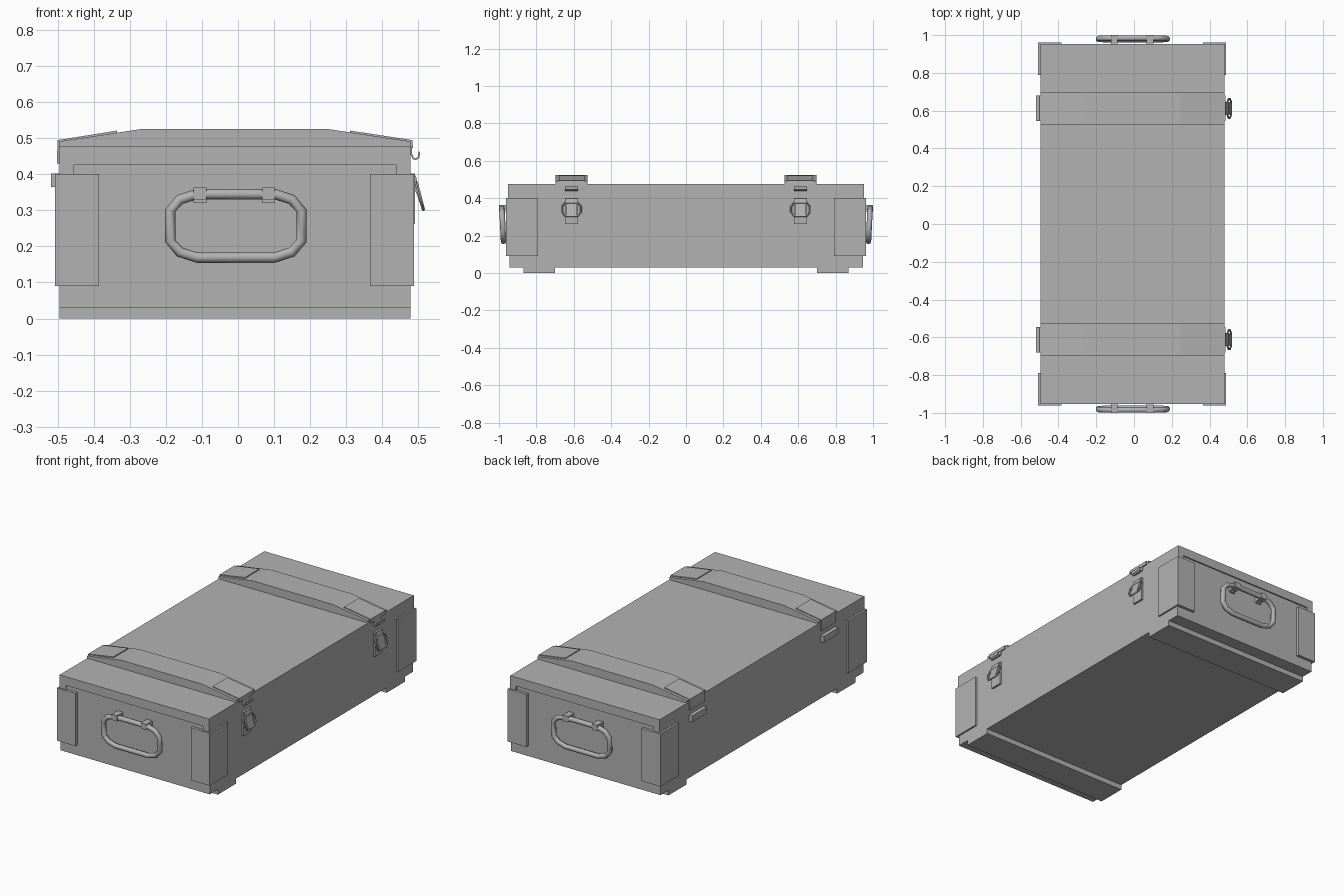
import bpy
import bmesh
import math
from mathutils import Vector

cube = bpy.data.objects.get("Cube")
if cube:
    bpy.data.objects.remove(cube, do_unlink=True)

GREY = (0.45, 0.45, 0.45, 1)
grey = bpy.data.materials.new("plain grey")
grey.use_nodes = True
grey.diffuse_color = GREY
grey.node_tree.nodes["Principled BSDF"].inputs["Base Color"].default_value = GREY


def finish(name, bm, smooth=False):
    bmesh.ops.recalc_face_normals(bm, faces=bm.faces)
    mesh = bpy.data.meshes.new(name)
    bm.to_mesh(mesh)
    bm.free()
    mesh.materials.append(grey)
    ob = bpy.data.objects.new(name, mesh)
    bpy.context.collection.objects.link(ob)
    if smooth:
        bpy.ops.object.select_all(action='DESELECT')
        ob.select_set(True)
        bpy.context.view_layer.objects.active = ob
        bpy.ops.object.shade_smooth_by_angle(angle=math.radians(50))
    return ob


def box(name, x, y, z):
    """Box from (low, high) ranges."""
    bm = bmesh.new()
    bmesh.ops.create_cube(bm, size=1)
    for v in bm.verts:
        v.co = [r[0] if c < 0 else r[1] for c, r in zip(v.co, (x, y, z))]
    return finish(name, bm)


def extrude_y(name, outline, y0, y1):
    """Closed x-z outline extruded along y."""
    bm = bmesh.new()
    face = bm.faces.new([bm.verts.new((x, y0, z)) for x, z in outline])
    out = bmesh.ops.extrude_face_region(bm, geom=[face])["geom"]
    moved = [v for v in out if isinstance(v, bmesh.types.BMVert)]
    bmesh.ops.translate(bm, verts=moved, vec=(0, y1 - y0, 0))
    return finish(name, bm)


def ribbon(name, path, thick, y0, y1):
    """Bent sheet metal: an x-z path thickened to its left."""
    pts = [Vector(p) for p in path]
    side = []
    for i, p in enumerate(pts):
        d = Vector((0, 0))
        if i > 0:
            d += (p - pts[i - 1]).normalized()
        if i < len(pts) - 1:
            d += (pts[i + 1] - p).normalized()
        d.normalize()
        side.append(p + Vector((-d.y, d.x)) * thick)
    return extrude_y(name, pts + side[::-1], y0, y1)


def tube_loop(name, points, radius, sides=8):
    """Closed round tube through the points."""
    bm = bmesh.new()
    n = len(points)
    normal = (points[2] - points[0]).cross(points[4] - points[0]).normalized()
    rings = []
    for i, p in enumerate(points):
        along = (points[(i + 1) % n] - points[i - 1]).normalized()
        out = along.cross(normal)
        rings.append([bm.verts.new(p + radius * (out * math.cos(a) + normal * math.sin(a)))
                      for a in (math.tau * k / sides for k in range(sides))])
    for i in range(n):
        a, b = rings[i], rings[(i + 1) % n]
        for k in range(sides):
            m = (k + 1) % sides
            bm.faces.new((a[k], a[m], b[m], b[k]))
    return finish(name, bm, smooth=True)


LEFT, RIGHT = -0.495, 0.478

# Crate body and lid
box("body", (LEFT, RIGHT), (-0.945, 0.945), (0.03, 0.43))
box("lid", (LEFT, RIGHT), (-0.953, 0.953), (0.425, 0.477))

for s, end in ((-1, "front"), (1, "back")):
    def span(a, b):
        return sorted((s * a, s * b))

    # Foot runner under the body
    box(end + "_foot", (LEFT, RIGHT), span(0.70, 0.87), (0, 0.03))

    # Lid corner lips and wrapped corner plates
    for lo, hi, outer, side in ((LEFT, -0.455, -0.507, "right"), (0.44, RIGHT, 0.488, "left")):
        inward = 1 if outer < 0 else -1
        box(f"{end}_{side}_lip", (lo, hi), span(0.94, 0.953), (0.395, 0.425))
        box(f"{end}_{side}_corner_end", sorted((outer, outer + inward * 0.122)),
            span(0.943, 0.962), (0.09, 0.40))
        box(f"{end}_{side}_corner_side", sorted((outer, outer + inward * 0.02)),
            span(0.79, 0.961), (0.09, 0.40))

    # Raised batten across the lid
    y0, y1 = span(0.527, 0.697)
    extrude_y(end + "_batten", [(LEFT, 0.47), (RIGHT, 0.47), (RIGHT, 0.491),
                                (0.25, 0.525), (-0.27, 0.525), (LEFT, 0.491)], y0, y1)
    mid = s * 0.612

    # Bent metal plates over the batten ends
    ribbon(end + "_hinge_strap", [(LEFT, 0.43), (LEFT, 0.490), (-0.335, 0.514)],
           0.007, mid - 0.068, mid + 0.068)
    ribbon(end + "_latch_plate", [(0.31, 0.514), (RIGHT, 0.490), (RIGHT, 0.472)],
           0.007, mid - 0.068, mid + 0.068)
    ribbon(end + "_catch_hook", [(RIGHT, 0.49), (RIGHT, 0.455), (0.484, 0.442), (0.494, 0.439),
                                 (0.503, 0.446), (0.505, 0.462)], 0.005, mid - 0.035, mid + 0.035)

    # Hinge strip on the right side
    box(end + "_hinge", (-0.518, -0.49), (mid - 0.068, mid + 0.068), (0.365, 0.402))

    # Latch: base plate, tilted lever and wire loop
    box(end + "_latch_base", (0.47, 0.490), (mid - 0.035, mid + 0.035), (0.262, 0.402))
    extrude_y(end + "_latch_lever", [(0.488, 0.40), (0.493, 0.395), (0.518, 0.302),
                                     (0.510, 0.302), (0.488, 0.365)], mid - 0.03, mid + 0.03)
    loop = [(-0.035, 0.375), (0.035, 0.375), (0.05, 0.355), (0.05, 0.325),
            (0.035, 0.303), (-0.035, 0.303), (-0.05, 0.325), (-0.05, 0.355)]
    tube_loop(end + "_latch_loop",
              [Vector((0.495 + (0.375 - z) * 0.26, mid + y, z)) for y, z in loop], 0.005, 6)

    # Carrying handle, hanging slightly inwards
    quarter = [(0.108, 0.088), (0.155, 0.073), (0.182, 0.042)]
    ring = quarter + [(x, -z) for x, z in quarter[::-1]]
    ring += [(-x, -z) for x, z in ring]
    tube_loop(end + "_handle",
              [Vector((x - 0.006, s * (0.98 + 0.05 * z), 0.257 + z)) for x, z in ring], 0.0145)

    # Handle clips
    for x, side in ((-0.105, "right"), (0.085, "left")):
        box(f"{end}_{side}_clip", (x - 0.018, x + 0.018), span(0.94, 1.0), (0.329, 0.363))
        box(f"{end}_{side}_clip_tab", (x - 0.018, x + 0.018), span(0.94, 0.955), (0.32, 0.335))
